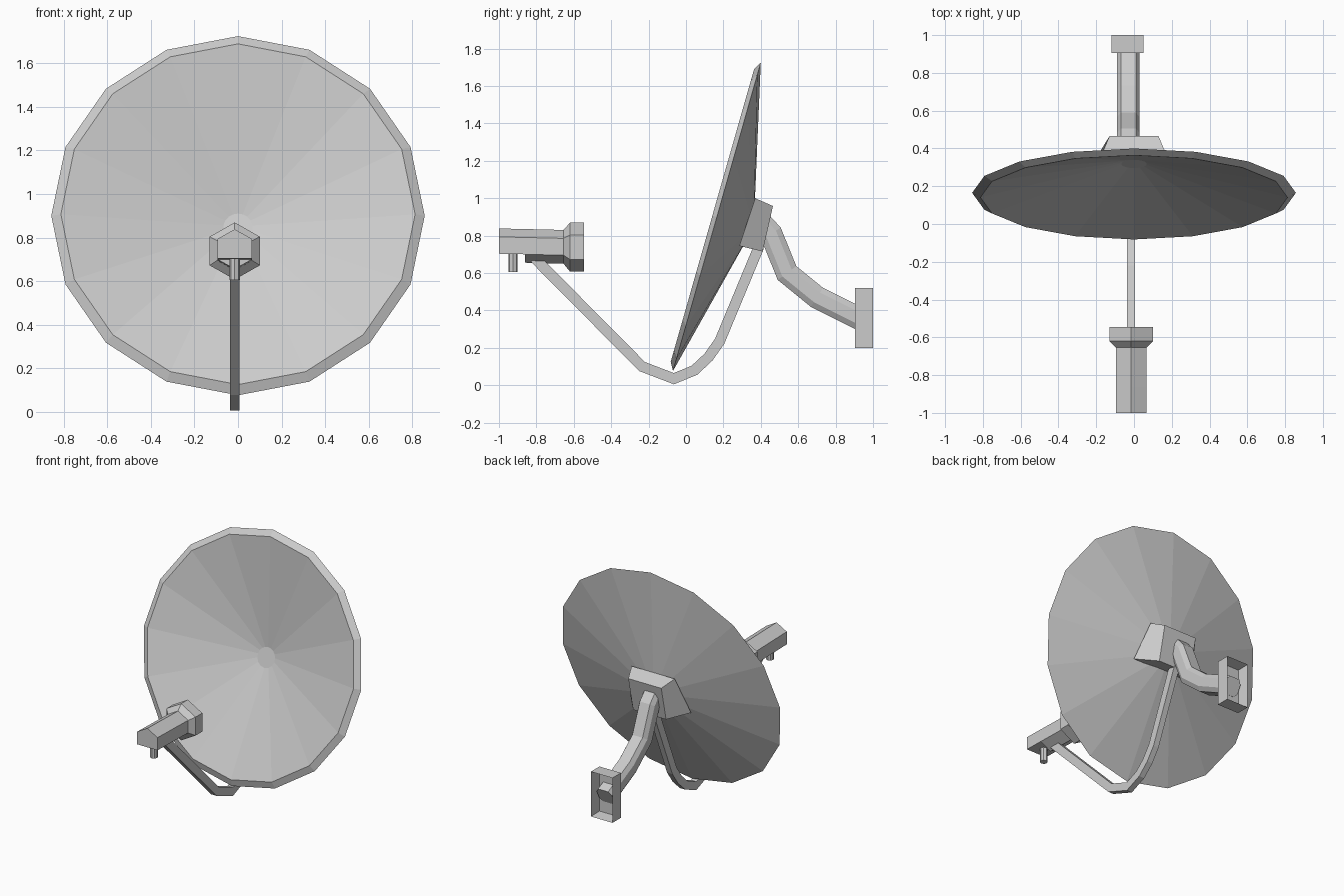
import bpy, bmesh, math
from mathutils import Vector, Matrix

cube = bpy.data.objects.get("Cube")
if cube:
    bpy.data.objects.remove(cube)

grey = bpy.data.materials.new("light_grey")
grey.use_nodes = True
colour = (0.6, 0.6, 0.6, 1)
grey.diffuse_color = colour
grey.node_tree.nodes["Principled BSDF"].inputs["Base Color"].default_value = colour

MID = -0.015  # sideways centre of the feed parts


def finish(name, bm):
    bmesh.ops.recalc_face_normals(bm, faces=bm.faces)
    mesh = bpy.data.meshes.new(name)
    bm.to_mesh(mesh)
    bm.free()
    mesh.materials.append(grey)
    obj = bpy.data.objects.new(name, mesh)
    bpy.context.collection.objects.link(obj)
    return obj


def loft(name, rings):
    """Join rings of equal length with quads and cap both ends."""
    bm = bmesh.new()
    rings = [[bm.verts.new(p) for p in ring] for ring in rings]
    for a, b in zip(rings, rings[1:]):
        for i in range(len(a)):
            j = (i + 1) % len(a)
            bm.faces.new((a[i], a[j], b[j], b[i]))
    bm.faces.new(rings[0])
    bm.faces.new(rings[-1])
    return finish(name, bm)


def sweep(name, path, profile, x):
    """Sweep a profile along a mitred path in the side plane."""
    pts = [Vector(p) for p in path]
    rings = []
    for i, p in enumerate(pts):
        d0 = (p - pts[max(i - 1, 0)]).normalized()
        d1 = (pts[min(i + 1, len(pts) - 1)] - p).normalized()
        d = (d0 + d1).normalized()
        n = Vector((-d.y, d.x)) / max(d.dot(d1), d.dot(d0))
        rings.append([(x + u, p.x + n.x * v, p.y + n.y * v) for u, v in profile])
    return loft(name, rings)


# Dish: shallow faceted cone with an inset front lip
SIDES = 16
bm = bmesh.new()
tilt = Matrix.Translation((0, 0.165, 0.9)) @ Matrix.Rotation(math.radians(90 - 15.9), 4, 'X')


def dish_ring(radius, height):
    angles = [2 * math.pi * i / SIDES for i in range(SIDES)]
    return [bm.verts.new(tilt @ Vector((radius * math.cos(a), radius * math.sin(a), height)))
            for a in angles]


outer, lip = dish_ring(0.857, 0), dish_ring(0.813, 0.025)
back_tip = bm.verts.new(tilt @ Vector((0, 0, -0.205)))
front_tip = bm.verts.new(tilt @ Vector((0, 0, -0.18)))
for i in range(SIDES):
    j = (i + 1) % SIDES
    bm.faces.new((outer[i], outer[j], lip[j], lip[i]))
    bm.faces.new((outer[i], outer[j], back_tip))
    bm.faces.new((lip[i], lip[j], front_tip))
finish("dish", bm)

# Flared bracket on the back of the dish
loft("dish_bracket", [
    [(-0.17, 0.37, 1.0), (0.17, 0.37, 1.0), (0.24, 0.285, 0.745), (-0.24, 0.285, 0.745)],
    [(-0.13, 0.465, 0.958), (0.13, 0.465, 0.958), (0.13, 0.41, 0.715), (-0.13, 0.41, 0.715)]])

# Bent strut carrying the feed
sweep("feed_strut",
      [(-0.81, 0.68), (-0.235, 0.1), (-0.065, 0.035), (0.045, 0.08),
       (0.12, 0.15), (0.18, 0.235), (0.39, 0.74)],
      [(-0.021, -0.028), (0.021, -0.028), (0.021, 0.028), (-0.021, 0.028)], MID)

# Thick mounting arm with chamfered corners
sweep("mount_arm",
      [(0.4, 0.87), (0.455, 0.81), (0.54, 0.6), (0.7, 0.47), (0.95, 0.345)],
      [(-0.04, -0.06), (0.04, -0.06), (0.06, -0.03), (0.06, 0.03),
       (0.04, 0.06), (-0.04, 0.06), (-0.06, 0.03), (-0.06, -0.03)], -0.03)

# Wall plate: shallow box, open at the back
bm = bmesh.new()
bmesh.ops.create_cube(bm, size=1, matrix=Matrix.Translation((-0.035, 0.952, 0.36))
                      @ Matrix.Diagonal((0.17, 0.096, 0.32, 1)))
bm.normal_update()
back = max(bm.faces, key=lambda f: f.calc_center_median().y)
bmesh.ops.inset_region(bm, faces=[back], thickness=0.016)
bmesh.ops.translate(bm, verts=back.verts, vec=(0, -0.08, 0))
finish("wall_plate", bm)


# Feed: upright hexagon sections
def hexagon(y, half, shoulder, point, z, low=None):
    ring = [(0, point), (half, shoulder), (half, -shoulder),
            (0, -point), (-half, -shoulder), (-half, shoulder)]
    return [(MID + u, y, z + (v if low is None else max(v, low))) for u, v in ring]


loft("feed_horn", [hexagon(-0.86, 0.08, 0.045, 0.09, 0.745),
                   hexagon(-0.655, 0.08, 0.045, 0.09, 0.74),
                   hexagon(-0.62, 0.115, 0.066, 0.131, 0.738),
                   hexagon(-0.545, 0.115, 0.066, 0.131, 0.738)])
loft("feed_body", [hexagon(-1.0, 0.08, 0.045, 0.09, 0.748, -0.045),
                   hexagon(-0.86, 0.08, 0.045, 0.09, 0.745, -0.045)])

# Cable connector under the feed
bm = bmesh.new()
bmesh.ops.create_cone(bm, cap_ends=True, segments=8, radius1=0.025, radius2=0.025, depth=0.11,
                      matrix=Matrix.Translation((MID, -0.925, 0.66)))
finish("cable_connector", bm)
